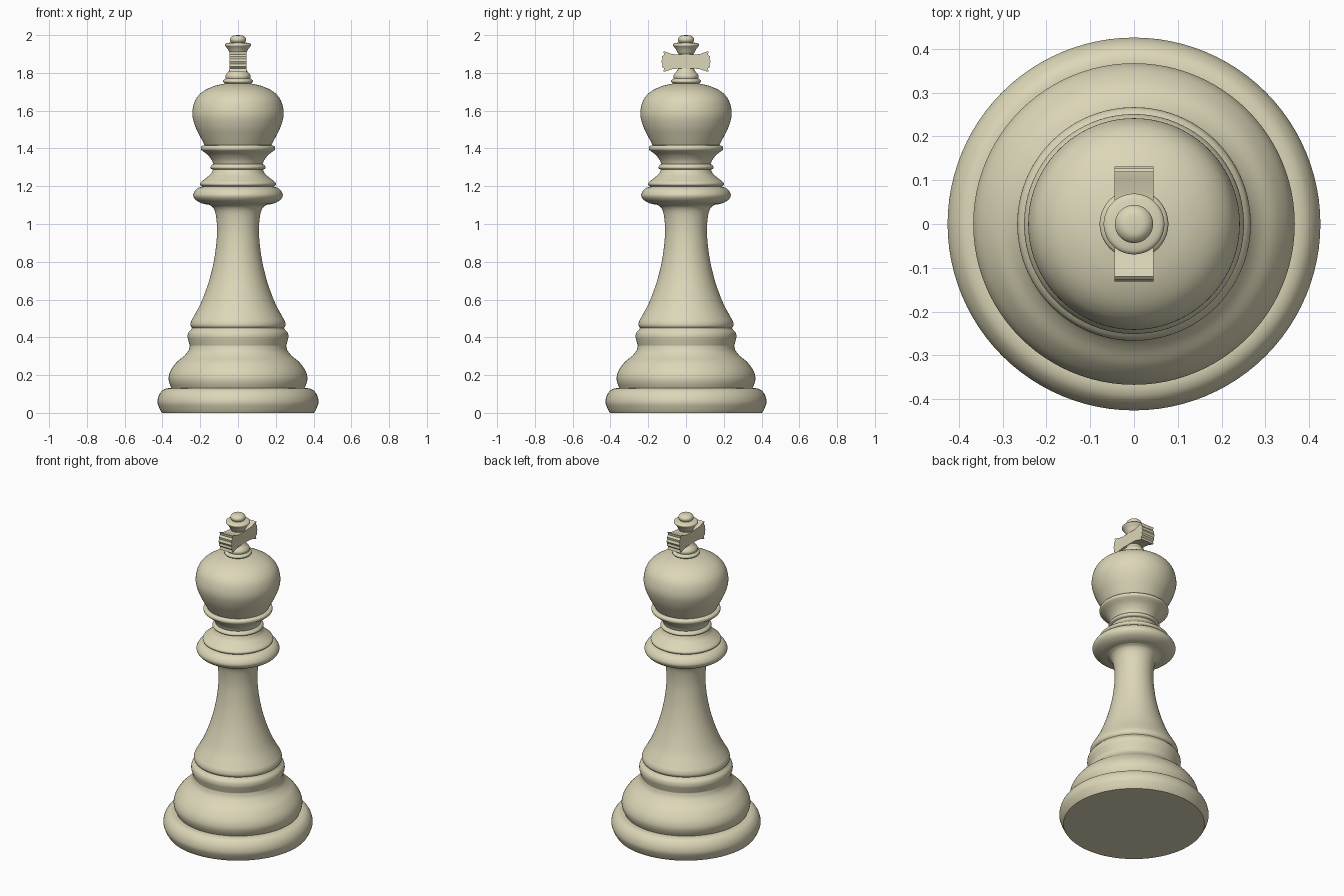
import bpy, bmesh, math

ivory = bpy.data.materials.new("pale ivory")
ivory.diffuse_color = (0.72, 0.68, 0.48, 1)
SIDES = 96


def finish(name, bm):
    bmesh.ops.remove_doubles(bm, verts=bm.verts, dist=1e-5)
    bmesh.ops.recalc_face_normals(bm, faces=bm.faces)
    me = bpy.data.meshes.new(name)
    bm.to_mesh(me)
    bm.free()
    me.materials.append(ivory)
    ob = bpy.data.objects.new(name, me)
    bpy.context.collection.objects.link(ob)
    bpy.ops.object.select_all(action='DESELECT')
    ob.select_set(True)
    bpy.context.view_layer.objects.active = ob
    bpy.ops.object.shade_smooth_by_angle(angle=math.radians(38))
    return ob


def spline(pts, n=5):
    """Smooth curve through the points (Catmull-Rom)."""
    if len(pts) < 3:
        return list(pts)
    out = []
    for i in range(len(pts) - 1):
        p1, p2 = pts[i], pts[i + 1]
        p0 = pts[i - 1] if i else p1
        p3 = pts[i + 2] if i + 2 < len(pts) else p2
        for k in range(n):
            t = k / n
            out.append(tuple(max(0, 0.5 * (2 * b + (c - a) * t + (2*a - 5*b + 4*c - d) * t**2
                                           + (3*b - a - 3*c + d) * t**3))
                             for a, b, c, d in zip(p0, p1, p2, p3)))
    return out + [pts[-1]]


def lathe(name, *sections):
    """Turn (radius, height) sections; creases fall between sections."""
    prof = []
    for s in sections:
        for p in spline(s):
            if not prof or math.dist(p, prof[-1]) > 1e-4:
                prof.append(p)
    bm = bmesh.new()
    vs = [bm.verts.new((r, 0, z)) for r, z in prof]
    es = [bm.edges.new(e) for e in zip(vs, vs[1:])]
    bmesh.ops.spin(bm, geom=vs + es, cent=(0, 0, 0), axis=(0, 0, 1),
                   angle=2 * math.pi, steps=SIDES, use_merge=True)
    return finish(name, bm)


# Foot disc
lathe("foot", [(0, 0), (0.403, 0)],
      [(0.403, 0), (0.415, 0.022), (0.426, 0.055), (0.42, 0.09), (0.402, 0.117),
       (0.38, 0.129), (0.352, 0.131)])
# Swelling base above the foot
lathe("base_swell",
      [(0.352, 0.131), (0.364, 0.16), (0.367, 0.19), (0.355, 0.227), (0.325, 0.268),
       (0.287, 0.30), (0.264, 0.327), (0.255, 0.355)],
      [(0.255, 0.355), (0.262, 0.38), (0.267, 0.403), (0.263, 0.425), (0.25, 0.44)])
# Tapered stem
lathe("stem", [(0.25, 0.44), (0.243, 0.45)],
      [(0.243, 0.45), (0.251, 0.463), (0.248, 0.485), (0.232, 0.515), (0.195, 0.585),
       (0.153, 0.70), (0.125, 0.82), (0.112, 0.93), (0.112, 1.00), (0.12, 1.06),
       (0.135, 1.09), (0.155, 1.102)])
# Collar
lathe("collar",
      [(0.155, 1.102), (0.19, 1.109), (0.222, 1.126), (0.237, 1.15), (0.228, 1.175),
       (0.208, 1.192), (0.188, 1.198)],
      [(0.188, 1.198), (0.2, 1.207), (0.198, 1.22), (0.172, 1.241), (0.145, 1.264),
       (0.132, 1.288)])
# Neck ring and flared cup
lathe("neck",
      [(0.132, 1.288), (0.143, 1.293), (0.146, 1.302), (0.138, 1.313), (0.13, 1.317)],
      [(0.13, 1.317), (0.14, 1.34), (0.16, 1.365), (0.187, 1.386)],
      [(0.187, 1.386), (0.196, 1.395), (0.196, 1.408), (0.187, 1.415), (0.176, 1.417)])
# Rounded head
lathe("head",
      [(0.176, 1.417), (0.199, 1.46), (0.225, 1.513), (0.241, 1.57), (0.238, 1.62),
       (0.221, 1.665), (0.185, 1.702), (0.13, 1.729), (0.068, 1.744)])
# Finial foot and core behind the cross
lathe("finial_foot",
      [(0.068, 1.744), (0.078, 1.752), (0.076, 1.763), (0.065, 1.77)],
      [(0.065, 1.77), (0.067, 1.783), (0.061, 1.795), (0.05, 1.808), (0.042, 1.822)],
      [(0.042, 1.822), (0.04, 1.9)])
# Finial top
lathe("finial_top",
      [(0.04, 1.9), (0.045, 1.908), (0.056, 1.928), (0.068, 1.943)],
      [(0.068, 1.943), (0.069, 1.95), (0.06, 1.957), (0.036, 1.961)],
      [(0.036, 1.961), (0.043, 1.972), (0.041, 1.985), (0.026, 1.997), (0, 2.0)])

# Cross arms: flared plate with notched ends, extruded along x
half = [(0.0, 1.897), (0.045, 1.897), (0.075, 1.9), (0.105, 1.911), (0.12, 1.914),
        (0.116, 1.897), (0.127, 1.887), (0.124, 1.873), (0.131, 1.86), (0.124, 1.847),
        (0.127, 1.833), (0.116, 1.823), (0.12, 1.806), (0.105, 1.809), (0.075, 1.819),
        (0.045, 1.823), (0.0, 1.823)]
outline = half + [(-y, z) for y, z in reversed(half[1:-1])]
bm = bmesh.new()
face = bm.faces.new([bm.verts.new((-0.044, y, z)) for y, z in outline])
ext = bmesh.ops.extrude_face_region(bm, geom=[face])
bmesh.ops.translate(bm, vec=(0.088, 0, 0),
                    verts=[g for g in ext["geom"] if isinstance(g, bmesh.types.BMVert)])
finish("cross_arms", bm)
